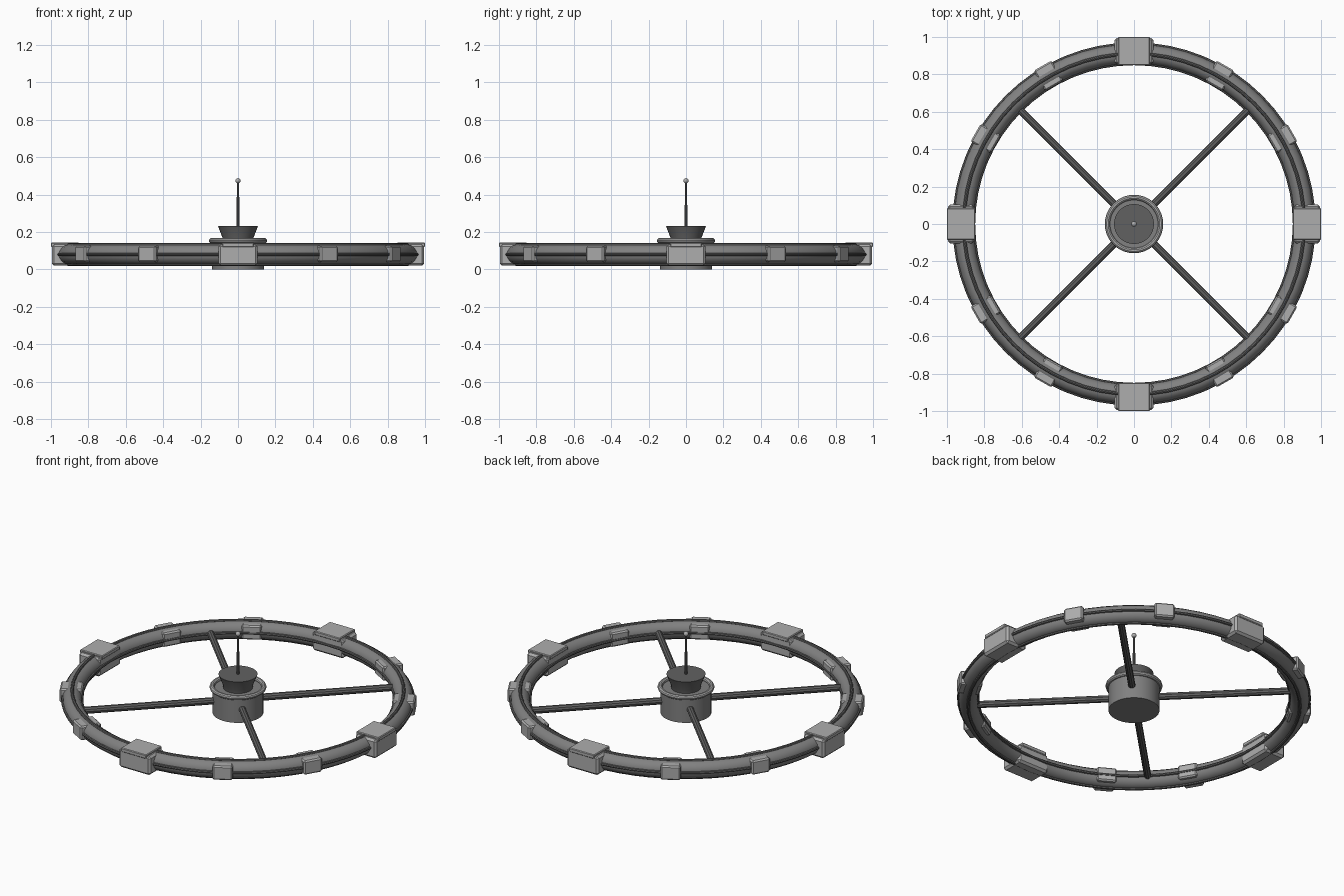
import bpy, math
from mathutils import Vector

if "Cube" in bpy.data.objects:
    bpy.data.objects.remove(bpy.data.objects["Cube"])

R, ZC = 0.91, 0.08  # ring radius and mid height


def material(name, v):
    m = bpy.data.materials.new(name)
    m.diffuse_color = (v, v, v, 1)
    m.use_nodes = True
    m.node_tree.nodes["Principled BSDF"].inputs["Base Color"].default_value = m.diffuse_color
    return m


DARK = material("dark_grey", 0.12)
MID = material("mid_grey", 0.22)
LIGHT = material("light_grey", 0.42)


def finish(name, mat, smooth=True):
    o = bpy.context.object
    o.name = name
    o.data.materials.append(mat)
    if smooth:
        bpy.ops.object.shade_smooth_by_angle(angle=math.radians(35))
    return o


def torus(name, major, minor, z, mat, minor_seg=8):
    bpy.ops.mesh.primitive_torus_add(major_radius=major, minor_radius=minor, location=(0, 0, z),
                                     major_segments=64, minor_segments=minor_seg)
    return finish(name, mat)


def box(name, angle, r, z, size, bevel, mat):
    # size is radial, tangential, height
    bpy.ops.mesh.primitive_cube_add(size=1, location=(r * math.cos(angle), r * math.sin(angle), z),
                                    rotation=(0, 0, angle))
    o = finish(name, mat, False)
    o.scale = size
    bpy.ops.object.transform_apply(location=False, rotation=False, scale=True)
    b = o.modifiers.new("bevel", 'BEVEL')
    b.width, b.segments = bevel, 1
    return o


def lathe(name, profile, mat, n=32):
    verts = [(r * math.cos(2 * math.pi * i / n), r * math.sin(2 * math.pi * i / n), z)
             for r, z in profile for i in range(n)]
    faces = [(k * n + i, k * n + (i + 1) % n, (k + 1) * n + (i + 1) % n, (k + 1) * n + i)
             for k in range(len(profile) - 1) for i in range(n)]
    faces.append(tuple(reversed(range(n))))
    faces.append(tuple(range((len(profile) - 1) * n, len(profile) * n)))
    me = bpy.data.meshes.new(name)
    me.from_pydata(verts, [], faces)
    o = bpy.data.objects.new(name, me)
    bpy.context.collection.objects.link(o)
    bpy.ops.object.select_all(action='DESELECT')
    o.select_set(True)
    bpy.context.view_layer.objects.active = o
    return finish(name, mat)


# outer ring tube with thin rails on four sides
torus("ring_tube", R, 0.053, ZC, MID, 16)
for name, dr, dz in (("top", 0, 0.052), ("bottom", 0, -0.052), ("outer", 0.052, 0), ("inner", -0.052, 0)):
    torus(name + "_rail", R + dr, 0.009, ZC + dz, DARK)

# four large pods with cover plates
for i in range(4):
    a = i * math.pi / 2
    box(f"pod_{i}", a, 0.925, 0.077, (0.14, 0.21, 0.114), 0.012, LIGHT)
    box(f"pod_cover_{i}", a, 0.925, 0.132, (0.15, 0.17, 0.024), 0.004, LIGHT)

# eight small clamps
for i in range(12):
    if i % 3:
        box(f"clamp_{i}", i * math.pi / 6, 0.915, 0.083, (0.125, 0.11, 0.085), 0.008, LIGHT)

# diagonal spokes
for i in range(4):
    a = math.pi / 4 + i * math.pi / 2
    d = Vector((math.cos(a), math.sin(a), 0))
    bpy.ops.mesh.primitive_cylinder_add(vertices=10, radius=0.02, depth=0.76,
                                        location=d * 0.5 + Vector((0, 0, ZC)),
                                        rotation=(0, math.pi / 2, a))
    finish(f"spoke_{i}", DARK)

# hub drum, rim and dish
lathe("hub", [(0.14, 0), (0.14, 0.15)], MID)
torus("hub_rim", 0.142, 0.014, 0.154, LIGHT, 10)
lathe("dish", [(0.08, 0.145), (0.083, 0.17), (0.107, 0.232)], DARK)

# antenna mast and tip
lathe("antenna", [(0.008, 0.22), (0.006, 0.475)], DARK, 10)
bpy.ops.mesh.primitive_uv_sphere_add(segments=16, ring_count=10, radius=0.014, location=(0, 0, 0.474))
finish("antenna_tip", LIGHT)
